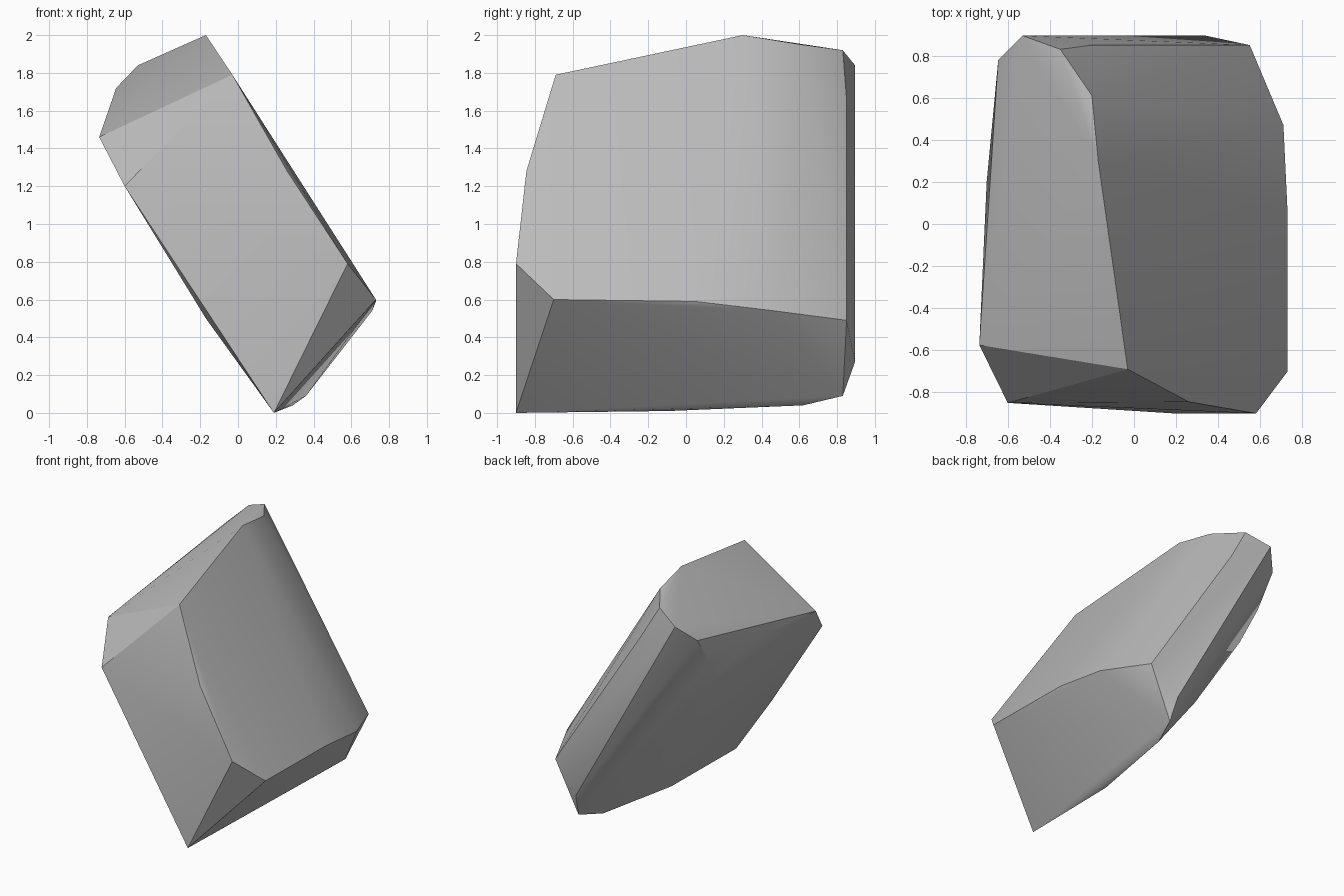
import bpy
import bmesh
import math

# Remove the default object only
default_cube = bpy.data.objects.get("Cube")
if default_cube is not None:
    bpy.data.objects.remove(default_cube, do_unlink=True)


def make_material(name, colour):
    material = bpy.data.materials.new(name)
    material.use_nodes = True
    material.diffuse_color = colour
    shader = next(node for node in material.node_tree.nodes
                  if node.type == "BSDF_PRINCIPLED")
    shader.inputs["Base Color"].default_value = colour
    shader.inputs["Roughness"].default_value = 0.9
    return material


def hull_object(name, corners, material):
    """Wrap a convex stone skin around the chipped corner points."""
    bm = bmesh.new()
    for corner in corners:
        bm.verts.new(corner)
    result = bmesh.ops.convex_hull(bm, input=bm.verts[:])
    loose = {item for key in ("geom_interior", "geom_unused")
             for item in result[key] if isinstance(item, bmesh.types.BMVert)}
    bmesh.ops.delete(bm, geom=list(loose), context="VERTS")
    bmesh.ops.recalc_face_normals(bm, faces=bm.faces[:])

    mesh = bpy.data.meshes.new(name)
    bm.to_mesh(mesh)
    bm.free()
    mesh.materials.append(material)
    stone = bpy.data.objects.new(name, mesh)
    bpy.context.collection.objects.link(stone)
    return stone


# Front: slanted slab face from the foot up to the top edge
front_corners = [
    (0.19, -0.90, 0.00), (0.58, -0.90, 0.79), (0.26, -0.845, 1.28),
    (-0.03, -0.69, 1.79), (-0.735, -0.575, 1.46), (-0.60, -0.85, 1.20),
    (-0.17, -0.83, 0.50),
]

# Top: tilted cap narrowing towards the back
top_corners = [
    (-0.17, 0.30, 2.00), (-0.20, 0.61, 1.95), (-0.35, 0.83, 1.92),
    (-0.53, 0.895, 1.84), (-0.645, 0.78, 1.72), (-0.70, 0.20, 1.50),
]

# Left: ridge between the broad slope and the undercut
ridge_corners = [
    (0.73, -0.70, 0.60), (0.73, 0.05, 0.59), (0.71, 0.47, 0.54),
    (0.55, 0.85, 0.49),
]

# Base and rounded back of the slab
base_corners = [(0.19, -0.09, 0.01), (0.29, 0.62, 0.04), (0.36, 0.83, 0.09)]
back_corners = [
    (0.34, 0.895, 0.27), (-0.20, 0.85, 1.66), (-0.64, 0.62, 1.48),
    (-0.53, 0.55, 1.20), (-0.11, 0.55, 0.545),
]

stone_grey = make_material("stone grey", (0.5, 0.5, 0.5, 1.0))
rock = hull_object(
    "rock",
    front_corners + top_corners + ridge_corners + base_corners + back_corners,
    stone_grey)

# Soft weathered faces with crisp chipped edges
bpy.ops.object.select_all(action="DESELECT")
rock.select_set(True)
bpy.context.view_layer.objects.active = rock
bpy.ops.object.shade_smooth_by_angle(angle=math.radians(30))
